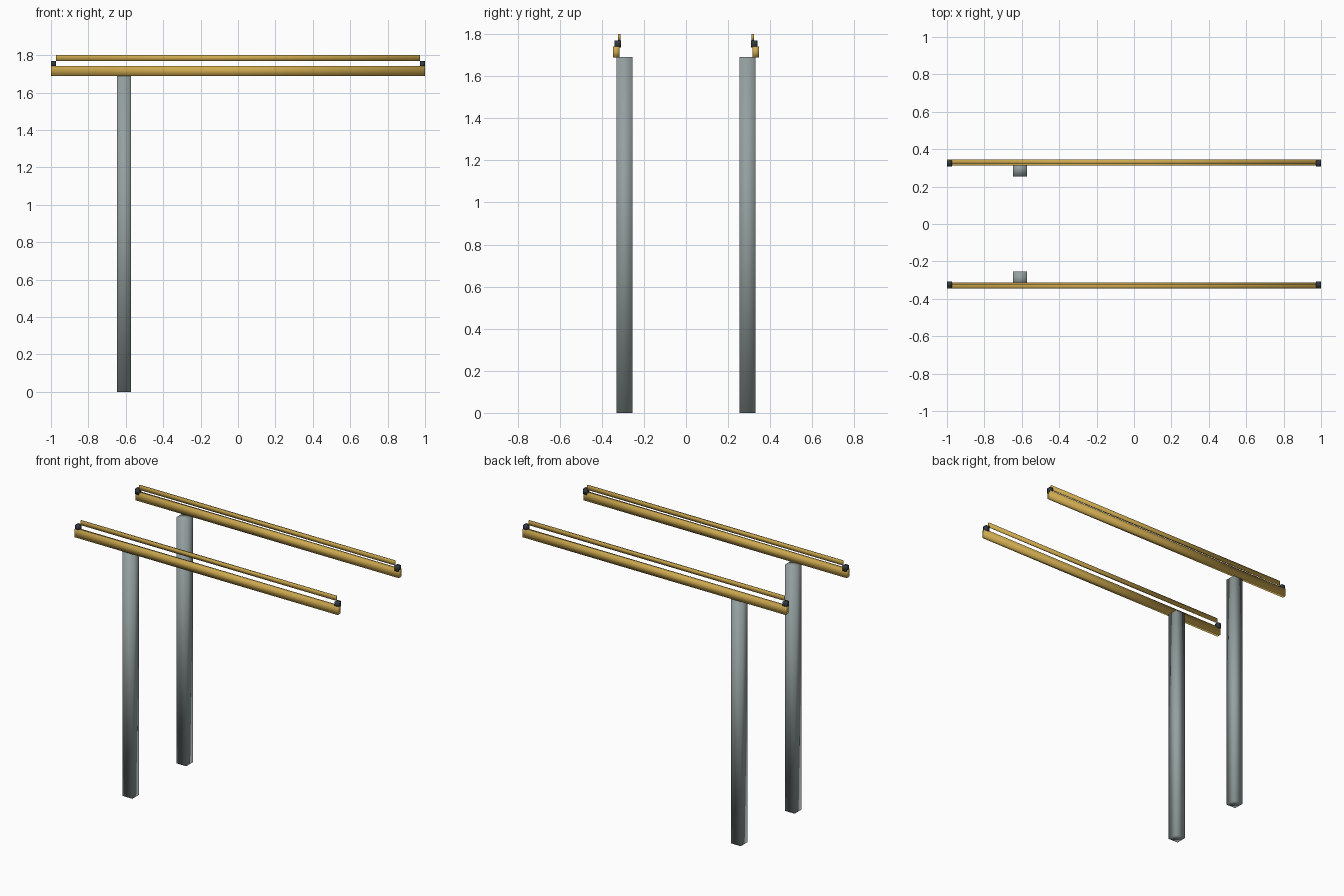
import bpy

if "Cube" in bpy.data.objects:
    bpy.data.objects.remove(bpy.data.objects["Cube"])


def material(name, color):
    m = bpy.data.materials.new(name)
    m.diffuse_color = color
    m.use_nodes = True
    m.node_tree.nodes["Principled BSDF"].inputs["Base Color"].default_value = m.diffuse_color
    return m


STEEL = material("grey_steel", (0.30, 0.35, 0.35, 1))
GOLD = material("amber_paint", (0.62, 0.40, 0.08, 1))
DARK = material("dark_rubber", (0.03, 0.04, 0.05, 1))


def box(name, x, y, z, mat):
    """Softly shaded box from (min, max) ranges on each axis."""
    bpy.ops.mesh.primitive_cube_add(
        size=1, location=[(r[0] + r[1]) / 2 for r in (x, y, z)])
    ob = bpy.context.object
    ob.name = name
    ob.scale = [r[1] - r[0] for r in (x, y, z)]
    bpy.ops.object.transform_apply(location=False, rotation=False, scale=True)
    bpy.ops.object.shade_smooth()
    ob.data.materials.append(mat)
    return ob


def mirrored(s, a, b):
    return tuple(sorted((s * a, s * b)))


for side, s in (("front", -1), ("back", 1)):
    # upright post
    box(side + "_post", (-0.647, -0.572), mirrored(s, 0.255, 0.33),
        (0, 1.69), STEEL)
    # long main beam resting at the post top
    box(side + "_beam", (-1, 1), mirrored(s, 0.317, 0.346),
        (1.688, 1.742), GOLD)
    # thin raised strip above the beam
    box(side + "_strip", (-0.972, 0.972), mirrored(s, 0.312, 0.323),
        (1.77, 1.80), GOLD)
    # dark end blocks
    for end, e in (("left", -1), ("right", 1)):
        box(f"{side}_{end}_end_block", mirrored(e, 0.973, 1.0),
            mirrored(s, 0.308, 0.34), (1.735, 1.77), DARK)
